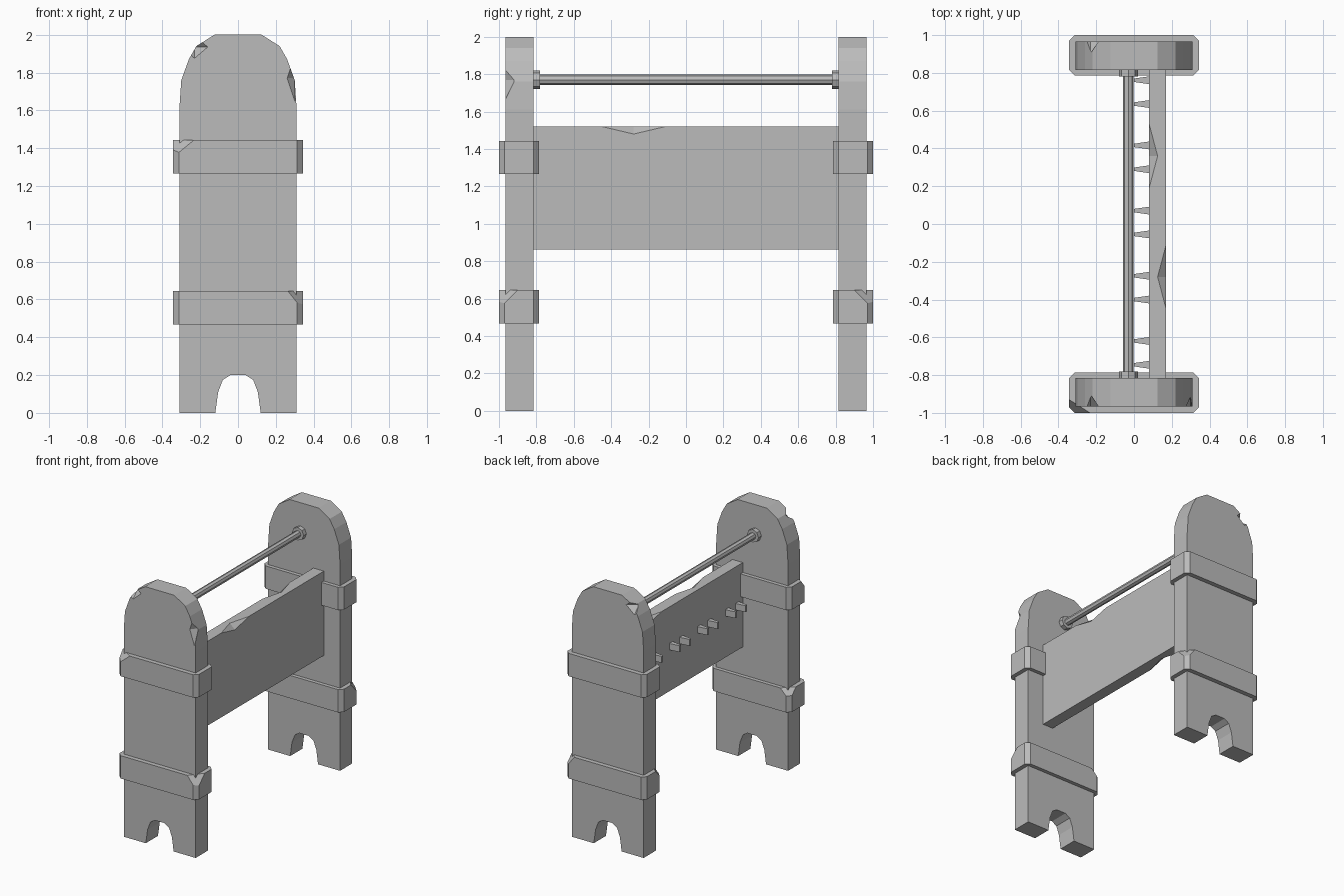
import bpy
import bmesh
from math import pi
from mathutils import Matrix, Vector

if "Cube" in bpy.data.objects:
    bpy.data.objects.remove(bpy.data.objects["Cube"])

grey = bpy.data.materials.new("stone_grey")
grey.use_nodes = True
grey.diffuse_color = (0.5, 0.5, 0.5, 1)
grey.node_tree.nodes["Principled BSDF"].inputs["Base Color"].default_value = (0.5, 0.5, 0.5, 1)


def finish(name, bm):
    bmesh.ops.recalc_face_normals(bm, faces=bm.faces)
    mesh = bpy.data.meshes.new(name)
    bm.to_mesh(mesh)
    bm.free()
    mesh.materials.append(grey)
    obj = bpy.data.objects.new(name, mesh)
    bpy.context.collection.objects.link(obj)
    return obj


def prism(name, outline, place, lo, hi):
    """Extrude a 2D outline from lo to hi; place(a, b, t) gives the 3D point."""
    bm = bmesh.new()
    face = bm.faces.new([bm.verts.new(place(a, b, lo)) for a, b in outline])
    out = bmesh.ops.extrude_face_region(bm, geom=[face])["geom"]
    move = Vector(place(0, 0, hi)) - Vector(place(0, 0, lo))
    bmesh.ops.translate(bm, vec=move, verts=[v for v in out if isinstance(v, bmesh.types.BMVert)])
    return finish(name, bm)


def along_y(a, b, t):
    return (a, t, b)


def along_z(a, b, t):
    return (a, b, t)


def chip(obj, centre, size):
    """Knock a faceted chip out of an edge with an octahedral cutter."""
    bm = bmesh.new()
    bmesh.ops.create_cone(bm, segments=4, radius1=1, radius2=0, depth=1,
                          matrix=Matrix.Translation((0, 0, 0.5)))
    bmesh.ops.create_cone(bm, segments=4, radius1=0, radius2=1, depth=1,
                          matrix=Matrix.Translation((0, 0, -0.5)))
    bmesh.ops.remove_doubles(bm, verts=bm.verts, dist=0.001)
    bm.transform(Matrix.Translation(centre) @ Matrix.Diagonal((*size, 1)))
    cutter = finish("chip_cutter", bm)
    cutter.hide_render = True
    mod = obj.modifiers.new("chip", "BOOLEAN")
    mod.operation = "DIFFERENCE"
    mod.solver = "EXACT"
    mod.object = cutter
    bpy.context.view_layer.update()
    cut = obj.evaluated_get(bpy.context.evaluated_depsgraph_get())
    mesh = bpy.data.meshes.new_from_object(cut)
    obj.modifiers.clear()
    obj.data = mesh
    bpy.data.objects.remove(cutter)


def cylinder(name, sides, radius, length, centre):
    bm = bmesh.new()
    bmesh.ops.create_cone(bm, cap_ends=True, segments=sides, radius1=radius, radius2=radius,
                          depth=length, matrix=Matrix.Translation(centre) @ Matrix.Rotation(pi / 2, 4, "X"))
    return finish(name, bm)


# Rounded end posts with an arch cut between the feet
half = [(0.04, 0.2), (0.08, 0.175), (0.105, 0.11), (0.12, 0), (0.31, 0), (0.31, 1.61),
        (0.3, 1.76), (0.26, 1.87), (0.22, 1.94), (0.125, 2)]
post_outline = half + [(-x, z) for x, z in reversed(half)]

# Straps with chamfered corners around each post
w, d, c = 0.343, 0.107, 0.03
corner = [(w, d - c), (w - c, d)]
strap_half = corner + [(-x, y) for x, y in reversed(corner)]
strap_outline = strap_half + [(-x, -y) for x, y in strap_half]

for label, side in (("front", -1), ("back", 1)):
    post = prism(label + "_post", post_outline, along_y, side * 0.965, side * 0.815)
    chip(post, (-0.23, side * 0.965, 1.935), (0.07, 0.06, 0.06))
    if side < 0:
        chip(post, (0.3, -0.965, 1.77), (0.04, 0.05, 0.12))
    for level, z in (("lower", 0.467), ("upper", 1.265)):
        outline = [(x, y + side * 0.893) for x, y in strap_outline]
        strap = prism(f"{label}_{level}_strap", outline, along_z, z, z + 0.178)
        if level == "lower":
            chip(strap, (0.343, side, z + 0.178), (0.08, 0.1, 0.1))
            chip(strap, (-0.343, side * 0.786, z + 0.178), (0.08, 0.08, 0.08))
        elif side < 0:
            chip(strap, (-0.343, -1, z + 0.178), (0.11, 0.07, 0.09))

    # Nut that holds the rod to the post
    cylinder(label + "_nut", 8, 0.05, 0.04, (-0.03, side * 0.8, 1.77))

cylinder("hanging_rod", 8, 0.027, 1.63, (-0.03, 0, 1.77))

# Side board with worn edges
board = prism("side_board", [(0.08, 0.862), (0.17, 0.862), (0.17, 1.52), (0.08, 1.52)],
              along_y, -0.82, 0.82)
for x, y, z in ((0.17, -0.28, 1.52), (0.08, 0.36, 1.52), (0.08, 0.45, 0.862)):
    chip(board, (x, y, z), (0.045, 0.17, 0.04))

# Pairs of tapered pegs on the inner face of the board
peg_outline = [(0.0, -0.009), (0.09, -0.022), (0.09, 0.022), (0.0, 0.009)]
for pair in range(5):
    for name, offset in (("a", -0.063), ("b", 0.063)):
        y = (pair - 2) * 0.345 + 0.008 + offset
        prism(f"peg_{pair + 1}_{name}", [(a, b + y) for a, b in peg_outline], along_z, 1.185, 1.235)
